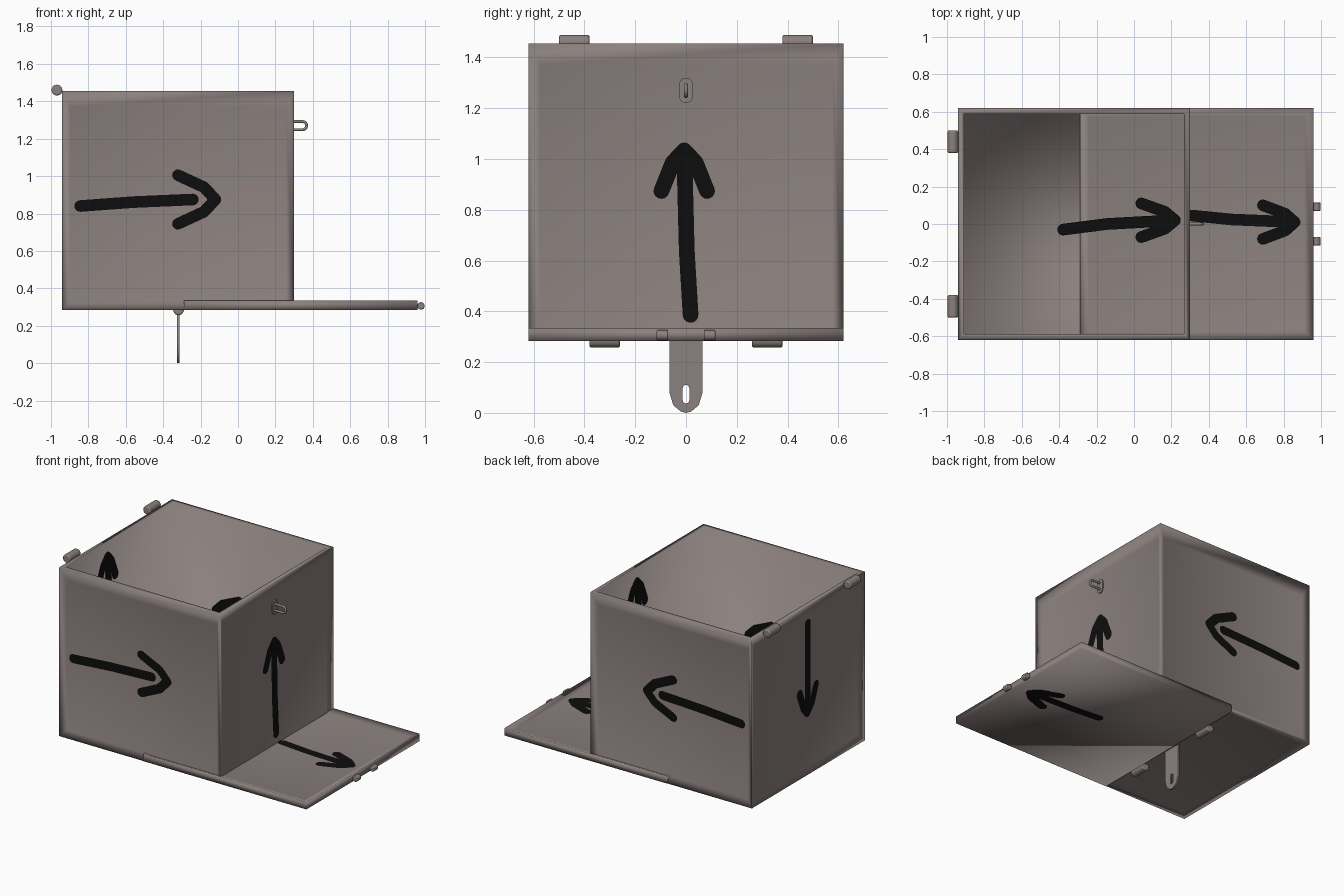
import bpy, bmesh, math
from mathutils import Vector as V

if "Cube" in bpy.data.objects:
    bpy.data.objects.remove(bpy.data.objects["Cube"])


def material(name, rgb):
    m = bpy.data.materials.new(name)
    m.diffuse_color = (*rgb, 1)
    m.use_nodes = True
    m.node_tree.nodes["Principled BSDF"].inputs["Base Color"].default_value = m.diffuse_color
    return m


GREY = material("warm grey metal", (0.26, 0.22, 0.21))
BLACK = material("black paint", (0.004, 0.004, 0.004))


def finish(bm, name, mat, smooth=True):
    me = bpy.data.meshes.new(name)
    bm.to_mesh(me)
    bm.free()
    me.materials.append(mat)
    for p in me.polygons:
        p.use_smooth = smooth
    ob = bpy.data.objects.new(name, me)
    bpy.context.collection.objects.link(ob)
    return ob


def block(lo, hi):
    bm = bmesh.new()
    bmesh.ops.create_cube(bm, size=1)
    for v in bm.verts:
        v.co = V([lo[i] + (v.co[i] + 0.5) * (hi[i] - lo[i]) for i in range(3)])
    return bm


# open crate: recessed panel on every outer face, hollow from the top
bm = block((-0.94, -0.62, 0.285), (0.30, 0.62, 1.455))
bm.normal_update()
sides = [f for f in bm.faces if abs(f.normal.z) < 0.5]
bottom = [f for f in bm.faces if f.normal.z < -0.5]
top = [f for f in bm.faces if f.normal.z > 0.5]
bmesh.ops.inset_individual(bm, faces=sides, thickness=0.062, depth=-0.022)
bmesh.ops.inset_individual(bm, faces=bottom, thickness=0.062, depth=-0.015)
for v in bm.verts:
    if 1.3 < v.co.z < 1.42:
        v.co.z = 1.37
bmesh.ops.inset_individual(bm, faces=top, thickness=0.045, depth=0)
ext = bmesh.ops.extrude_discrete_faces(bm, faces=top)["faces"]
for f in ext:
    for v in f.verts:
        v.co.z = 0.315
bmesh.ops.recalc_face_normals(bm, faces=bm.faces)
finish(bm, "crate_body", GREY)

# loose lid lying under the crate, framed on its upper side
bm = block((-0.29, -0.621, 0.284), (0.96, 0.621, 0.335))
bm.normal_update()
up = [f for f in bm.faces if f.normal.z > 0.5]
bmesh.ops.inset_individual(bm, faces=up, thickness=0.07, depth=-0.017)
finish(bm, "lid", GREY)


# hinge barrels and lid knobs
def barrel(name, x, y, z, r, length):
    bpy.ops.mesh.primitive_cylinder_add(vertices=20, radius=r, depth=length,
                                        location=(x, y, z), rotation=(math.pi / 2, 0, 0))
    ob = bpy.context.object
    ob.name = name
    ob.data.materials.append(GREY)
    b = ob.modifiers.new("rounded", "BEVEL")
    b.width, b.segments, b.limit_method = r * 0.25, 2, "ANGLE"
    bpy.ops.object.shade_smooth_by_angle()


for s, side in ((-1, "front"), (1, "back")):
    barrel("crate_hinge_" + side, -0.968, s * 0.44, 1.46, 0.029, 0.12)
    barrel("lid_hinge_" + side, -0.318, s * 0.32, 0.286, 0.029, 0.12)
    barrel("lid_knob_" + side, 0.978, s * 0.093, 0.306, 0.02, 0.046)


# flat plate in the y-z plane, from outlines (the second outline is a hole)
def plate(name, outlines, x, half):
    cu = bpy.data.curves.new(name, "CURVE")
    cu.dimensions, cu.fill_mode, cu.extrude = "2D", "BOTH", half
    for pts in outlines:
        sp = cu.splines.new("POLY")
        sp.points.add(len(pts) - 1)
        for p, q in zip(sp.points, pts):
            p.co = (q[0], q[1], 0, 1)
        sp.use_cyclic_u = True
    cu.materials.append(GREY)
    ob = bpy.data.objects.new(name, cu)
    ob.location.x = x
    ob.rotation_euler = (math.pi / 2, 0, math.pi / 2)
    bpy.context.collection.objects.link(ob)


def capsule(a, b, r, n=8):
    """Outline of a round-ended stroke from a to b."""
    a, b = V(a), V(b)
    t = math.atan2(b.y - a.y, b.x - a.x)
    out = []
    for c, start in ((b, t - math.pi / 2), (a, t + math.pi / 2)):
        for i in range(n + 1):
            k = start + math.pi * i / n
            out.append((c.x + r * math.cos(k), c.y + r * math.sin(k)))
    return out


# hanging hasp with slot
half = [(0.065, 0.30), (0.065, 0.08), (0.05, 0.03), (0.02, 0.005)]
plate("hasp", [half + [(0, 0)] + [(-y, z) for y, z in reversed(half)],
               capsule((0, 0.05), (0, 0.097), 0.013)], -0.319, 0.006)

# staple: oval base and bent wire loop
plate("staple_base", [capsule((0, 1.247), (0, 1.293), 0.027)], 0.281, 0.004)
cu = bpy.data.curves.new("staple_loop", "CURVE")
cu.dimensions, cu.bevel_depth, cu.bevel_resolution = "3D", 0.008, 3
pts = [(0.275, 1.248)] + [(0.345 + 0.022 * math.cos(k), 1.27 + 0.022 * math.sin(k))
                          for k in [math.pi * (i / 8 - 0.5) for i in range(9)]] + [(0.275, 1.292)]
sp = cu.splines.new("POLY")
sp.points.add(len(pts) - 1)
for p, q in zip(sp.points, pts):
    p.co = (q[0], 0, q[1], 1)
cu.materials.append(GREY)
bpy.context.collection.objects.link(bpy.data.objects.new("staple_loop", cu))


# hand-painted arrows: tail point, direction, face normal, length, head size
def arrow(name, tail, u, n, length, back=0.18, wide=0.11, gap=0.0, bend=0.0, r=0.031):
    tail, u, n = V(tail), V(u), V(n)
    v = n.cross(u)
    tip = length - r
    strokes = [[(r, 0), (length * 0.4, bend * 0.6), (tip - gap, bend)],
               [(tip - back, bend + wide), (tip - 0.3 * back, bend + wide * 0.5), (tip, bend),
                (tip - 0.3 * back, bend - wide * 0.5), (tip - back, bend - wide)]]
    bm = bmesh.new()
    for s in strokes:
        for a, b in zip(s, s[1:]):
            bm.faces.new([bm.verts.new(tail + u * p + v * q + n * 0.003)
                          for p, q in capsule(a, b, r)])
    finish(bm, name, BLACK, False)


X, Y, Z = V((1, 0, 0)), V((0, 1, 0)), V((0, 0, 1))
# outside walls
arrow("arrow_front", (-0.875, -0.598, 0.84), X, -Y, 0.785, 0.2, 0.13, 0.12, 0.035)
arrow("arrow_back", (-0.875, 0.598, 0.84), X, Y, 0.785, 0.2, 0.13, 0.12, -0.035)
arrow("arrow_right", (0.278, 0.018, 0.355), Z, X, 0.71, 0.16, 0.09, 0, 0.025)
arrow("arrow_left", (-0.918, -0.02, 1.35), -Z, -X, 0.68, 0.16, 0.09, 0, 0.0)
# inside walls
arrow("arrow_inside_right", (0.255, 0.08, 0.75), Z, -X, 0.65, 0.16, 0.09, 0, 0.1)
arrow("arrow_inside_left", (-0.895, -0.08, 0.75), Z, X, 0.65, 0.16, 0.09, 0, 0.08)
arrow("arrow_inside_front", (-0.75, -0.575, 0.80), X, Y, 0.7, 0.18, 0.11)
arrow("arrow_inside_back", (0.1, 0.575, 0.80), -X, -Y, 0.7, 0.18, 0.11)
# floor and lid
arrow("arrow_floor", (-0.41, -0.03, 0.334), X, Z, 0.66, 0.18, 0.09, 0, 0.05)
arrow("arrow_lid_top", (0.28, 0.045, 0.318), X, Z, 0.61, 0.17, 0.09, 0, -0.035)
arrow("arrow_lid_under", (0.28, 0.02, 0.284), X, -Z, 0.60, 0.17, 0.09, 0, 0.03)
